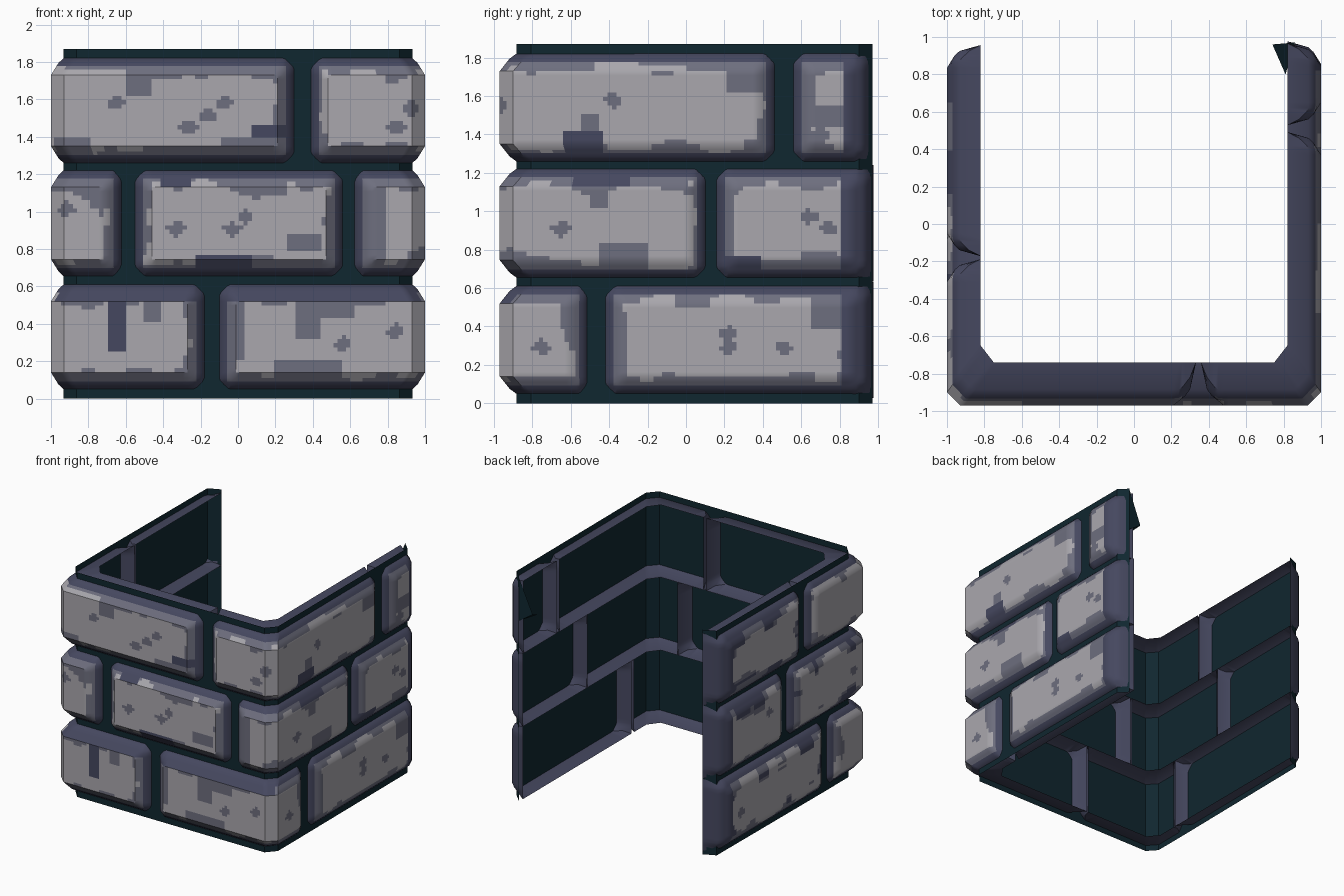
import bpy, bmesh, math
from mathutils import Vector, noise

if "Cube" in bpy.data.objects:
    bpy.data.objects.remove(bpy.data.objects["Cube"])

def material(name, rgb):
    m = bpy.data.materials.new(name)
    m.diffuse_color = (*rgb, 1)
    m.use_nodes = True
    m.node_tree.nodes["Principled BSDF"].inputs["Base Color"].default_value = m.diffuse_color
    return m

LIGHT = material("light stone", (.40, .39, .42))
MID = material("mid stone", (.155, .158, .21))
PURPLE = material("purple stone edge", (.06, .064, .115))
MORTAR = material("dark teal mortar", (.005, .02, .029))

# U-shaped plan: left wall, front wall, right wall; outer face and inner rim
OUTER = [(-1, .97), (-1, -.5), (-1, -.9), (-.93, -.97), (-.6, -.97),
         (.6, -.97), (.93, -.97), (1, -.9), (1, -.5), (1, .98)]
INNER = [(-.82, .97), (-.82, -.5), (-.82, -.65), (-.75, -.74), (-.6, -.74),
         (.6, -.74), (.75, -.74), (.82, -.65), (.82, -.5), (.82, .98)]
OUTER = [Vector(p) for p in OUTER]
INNER = [Vector(p) for p in INNER]
CUM = [0.0]
for a, b in zip(OUTER, OUTER[1:]):
    CUM.append(CUM[-1] + (b - a).length)

def left(y): return .97 - y
def front(x): return CUM[3] + x + .93
def right(y): return CUM[7] + y + .9

def place(s, z, d):
    """Point at path length s, height z, depth d (0 = outer face, 0.2 = inner rim)."""
    i = 0
    while i < len(CUM) - 2 and s > CUM[i + 1]:
        i += 1
    t = (s - CUM[i]) / (CUM[i + 1] - CUM[i])
    o = OUTER[i].lerp(OUTER[i + 1], t)
    n = INNER[i].lerp(INNER[i + 1], t)
    p = o.lerp(n, d / .2)
    return Vector((p.x, p.y, z))

# Painted wear: rectangles (from, to, low, high, tone) with tone 1 mid, 2 purple
FRONT = [(-.6, -.45, 1.62, 1.8, 1), (-.45, -.3, 1.71, 1.8, 1), (-.1, .3, 1.26, 1.40, 1),
         (.06, .3, 1.26, 1.46, 2), (-.5, -.1, 1.26, 1.36, 1), (-1, -.8, 1.27, 1.4, 1),
         (-.42, -.25, 1.13, 1.22, 2), (.2, .27, 1.08, 1.22, 1), (.33, .39, 1.10, 1.22, 1),
         (.25, .45, .80, .88, 1), (-.22, .08, .66, .76, 2), (.63, .78, .66, 1.22, 1),
         (-1, -.18, .52, .61, 2), (-.7, -.6, .26, .54, 2), (-.5, -.4, .40, .52, 1),
         (-.1, 1, .52, .61, 2), (-.1, .04, .2, .52, 1), (.3, .45, .33, .52, 1),
         (.45, .62, .42, .52, 1), (.2, .55, .1, .2, 1)]
RIGHT = [(-.65, -.42, 1.26, 1.41, 2), (-.55, -.45, 1.41, 1.50, 1), (.2, .46, 1.62, 1.8, 1),
         (.66, .82, 1.44, 1.54, 1), (-.6, -.28, 1.12, 1.22, 2), (-.5, -.4, 1.02, 1.12, 1),
         (-.45, -.2, .66, .84, 1), (.16, .4, .66, .77, 2), (-.05, .05, .50, .60, 1),
         (.66, .82, .38, .55, 1), (-.42, -.3, .1, .3, 1)]
FRONT_SPOTS = [(-.65, 1.58), (-.26, 1.45), (-.16, 1.51), (-.07, 1.58), (.85, 1.45), (.93, 1.55),
               (-.92, 1.01), (.04, .97), (-.03, .91), (-.33, .91), (.56, .29), (.84, .36)]
RIGHT_SPOTS = [(-.38, 1.58), (.7, 1.4), (-.65, .91), (.64, .97), (.74, .91),
               (.22, .36), (.22, .29), (.51, .29), (-.75, .29)]
PAINT = [(front(a), front(b), c, d, t) for a, b, c, d, t in FRONT]
PAINT += [(right(a), right(b), c, d, t) for a, b, c, d, t in RIGHT]
SPOTS = [(front(a), z) for a, z in FRONT_SPOTS] + [(right(a), z) for a, z in RIGHT_SPOTS]
SPOTS += [(left(.7 - .37 * k), .3 + .62 * (k % 3) + .07 * (k % 2)) for k in range(5)]

def tone(s, z, b):
    """Material index from the distance to the brick's edge, the painted patches and noise."""
    if b < .035 or s < left(.82) or s > right(.82):
        return 2
    for s0, s1, z0, z1, t in PAINT:
        if s0 <= s <= s1 and z0 <= z <= z1:
            return t
    for s0, z0 in SPOTS:
        if abs(s - s0) / .05 + abs(z - z0) / .04 < 1.15:
            return 1
    q = Vector((round(s / .06) * .3, round(z / .05) * .3, 3.7))
    n = noise.noise(q)
    if s < left(-.8):        # left wall wear is wholly procedural
        if b < .13 and n > .3:
            return 2
        return 1 if b < .09 + .16 * n else 0
    return 1 if b < .085 + .09 * n else 0

def depth(b):
    """Chamfer profile of a brick: depth below its face at distance b from the edge."""
    if b < 0:
        return .075 - b * 1.5
    if b < .025:
        return .075 - b * 1.2
    return max(0, .045 * (.09 - b) / .065)

def lines(a, b, extra=()):
    keys = {a, a + .025, a + .06, a + .09, b - .09, b - .06, b - .025, b}
    keys = sorted(keys | {e for e in extra if a + .1 < e < b - .1})
    out = []
    for p, q in zip(keys, keys[1:]):
        n = max(1, round((q - p) / .023))
        out += [p + (q - p) * k / n for k in range(n)]
    return out + [b]

def finish(bm, name, mats):
    me = bpy.data.meshes.new(name)
    bm.to_mesh(me)
    bm.free()
    for m in mats:
        me.materials.append(m)
    ob = bpy.data.objects.new(name, me)
    bpy.context.collection.objects.link(ob)
    bpy.ops.object.select_all(action='DESELECT')
    ob.select_set(True)
    bpy.context.view_layer.objects.active = ob
    bpy.ops.object.shade_smooth_by_angle(angle=math.radians(35))
    return ob

def brick(name, s0, s1, z0, z1):
    bm = bmesh.new()
    S, Z = lines(s0, s1, CUM), lines(z0, z1)

    def edge(s, z):
        bs, bz = min(s - s0, s1 - s), min(z - z0, z1 - z)
        return min(bs, bz, (bs + bz - .05) * .75)
    g = [[bm.verts.new(place(s, z, depth(edge(s, z)))) for z in Z] for s in S]
    for i in range(len(S) - 1):
        for j in range(len(Z) - 1):
            f = bm.faces.new((g[i][j], g[i + 1][j], g[i + 1][j + 1], g[i][j + 1]))
            s, z = (S[i] + S[i + 1]) / 2, (Z[j] + Z[j + 1]) / 2
            f.material_index = tone(s, z, edge(s, z))
    # open-backed sides that flare towards the inner rim
    I, J = len(S) - 1, len(Z) - 1
    ring = ([(i, 0) for i in range(I)] + [(I, j) for j in range(J)] +
            [(i, J) for i in range(I, 0, -1)] + [(0, j) for j in range(J, 0, -1)])
    back = []
    for i, j in ring:
        s = S[i] + (-.032 if i == 0 else .032 if i == I else 0)
        z = Z[j] + (-.022 if j == 0 else .022 if j == J else 0)
        back.append(bm.verts.new(place(s, z, .2)))
    for k in range(len(ring)):
        m = (k + 1) % len(ring)
        a, b = g[ring[k][0]][ring[k][1]], g[ring[m][0]][ring[m][1]]
        bm.faces.new((b, a, back[k], back[m])).material_index = 2
    finish(bm, name, (LIGHT, MID, PURPLE))

# Three courses of bricks, each running left wall -> front -> right wall
L, R = left(.925), right(.945)
COURSES = {
    "bottom": (.05, .61, [(L, left(-.44)), (left(-.52), front(-.18)), (front(-.10), right(-.52)),
                          (right(-.42), R)]),
    "middle": (.655, 1.22, [(L, left(.09)), (left(.01), front(-.63)), (front(-.55), front(.56)),
                            (front(.63), right(.10)), (right(.16), R)]),
    "top": (1.26, 1.82, [(L, left(-.14)), (left(-.22), front(.30)), (front(.39), right(.46)),
                         (right(.56), R - .01)]),
}
for course, (z0, z1, spans) in COURSES.items():
    for k, (a, b) in enumerate(spans):
        brick(f"{course}_brick_{k + 1}", a, b, z0, z1)

# Mortar sheet behind the brick faces, with its back ends bent inwards
bm = bmesh.new()
path = [Vector((-.82, .955)), Vector((-.92, .91))]
path += [o.lerp(n, .375) for o, n in zip(OUTER, INNER)][1:-1]
path += [Vector((.93, .90)), Vector((.86, .97))]
rows = [[bm.verts.new((p.x, p.y, z)) for p in path] for z in (0, 1.87)]
for k in range(len(path) - 1):
    bm.faces.new((rows[0][k], rows[0][k + 1], rows[1][k + 1], rows[1][k]))
# torn flap at the right wall's back end
flap = [bm.verts.new(p) for p in ((.86, .97, 1.86), (.74, .96, 1.58), (.81, .80, 1.5), (.86, .97, 1.5))]
bm.faces.new((flap[0], flap[3], flap[1]))
bm.faces.new((flap[3], flap[2], flap[1]))
finish(bm, "mortar_sheet", (MORTAR,))
